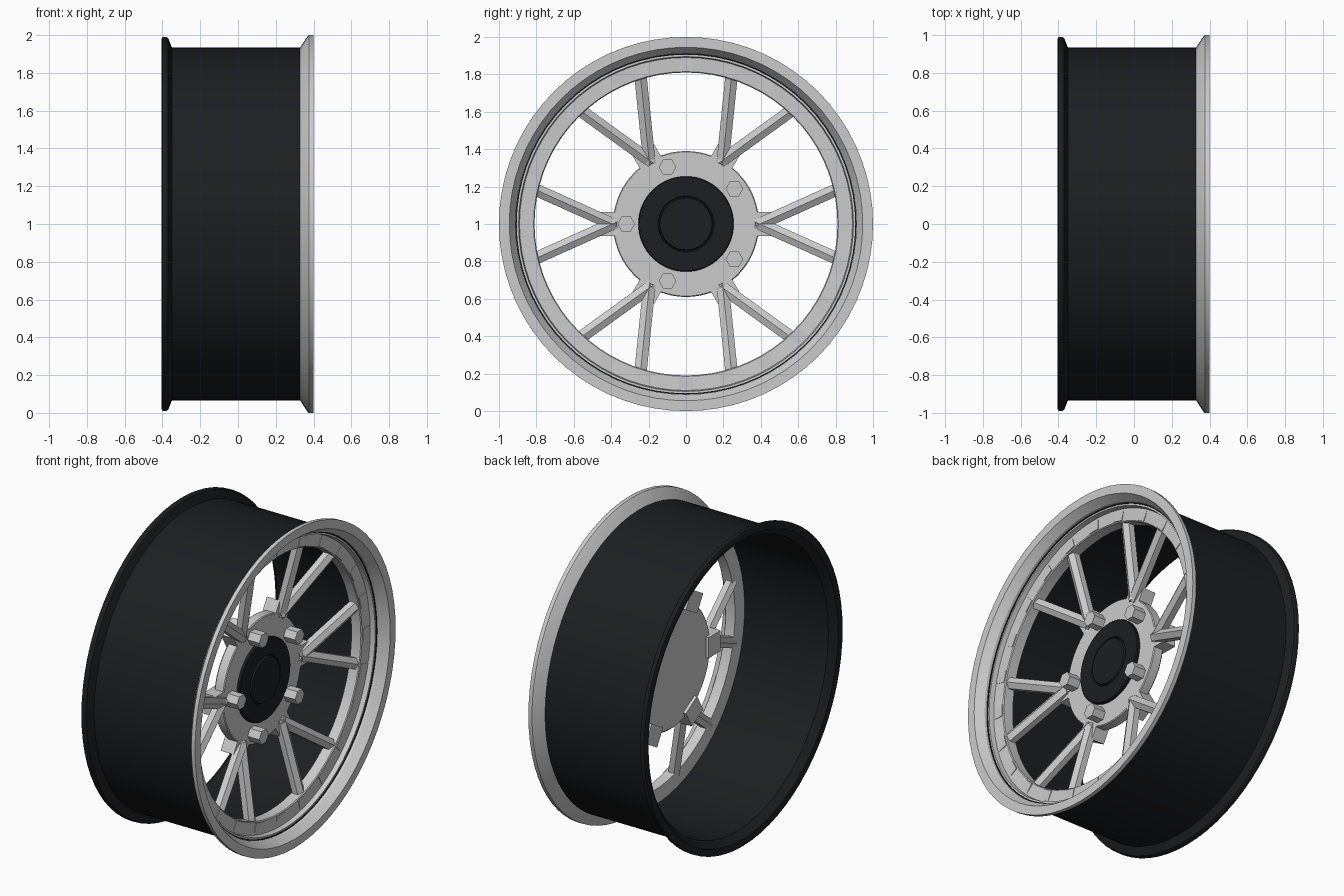
import bpy, bmesh, math
from mathutils import Vector

if "Cube" in bpy.data.objects:
    bpy.data.objects.remove(bpy.data.objects["Cube"])

CENTRE = Vector((0, 0, 1))
black = bpy.data.materials.new("black_paint")
black.diffuse_color = (0.012, 0.013, 0.015, 1)
black.use_nodes = True
black.node_tree.nodes["Principled BSDF"].inputs["Base Color"].default_value = black.diffuse_color


def finish(name, bm, mat=None, smooth=False):
    bmesh.ops.recalc_face_normals(bm, faces=bm.faces)
    me = bpy.data.meshes.new(name)
    bm.to_mesh(me)
    bm.free()
    ob = bpy.data.objects.new(name, me)
    bpy.context.collection.objects.link(ob)
    ob.location = CENTRE
    if mat:
        me.materials.append(mat)
    if smooth:
        bpy.ops.object.select_all(action='DESELECT')
        bpy.context.view_layer.objects.active = ob
        ob.select_set(True)
        bpy.ops.object.shade_smooth_by_angle(angle=math.radians(25))
    return ob


def lathe(name, profile, mat=None, closed=True, n=72):
    """Revolve (x, radius) points about the wheel axis."""
    bm = bmesh.new()
    vs = [bm.verts.new((x, r, 0)) for x, r in profile]
    pairs = list(zip(vs, vs[1:] + vs[:1])) if closed else list(zip(vs, vs[1:]))
    edges = [bm.edges.new(p) for p in pairs]
    bmesh.ops.spin(bm, geom=vs + edges, cent=(0, 0, 0), axis=(1, 0, 0),
                   angle=math.tau, steps=n, use_merge=True)
    bmesh.ops.remove_doubles(bm, verts=bm.verts, dist=1e-5)
    return finish(name, bm, mat, True)


def prism(name, p, q, section, up=(1, 0, 0), taper=1.0):
    """Straight bar from p to q with the given (up, side) cross-section."""
    p, q, up = Vector(p), Vector(q), Vector(up)
    d = (q - p).normalized()
    u = (up - d * up.dot(d)).normalized()
    v = d.cross(u)
    bm = bmesh.new()
    a = [bm.verts.new(p + u * s + v * t) for s, t in section]
    b = [bm.verts.new(q + u * s * taper + v * t * taper) for s, t in section]
    bm.faces.new(a)
    bm.faces.new(b)
    for i in range(len(a)):
        j = (i + 1) % len(a)
        bm.faces.new((a[i], a[j], b[j], b[i]))
    return finish(name, bm)


def polar(x, r, deg):
    t = math.radians(deg)
    return (x, r * math.cos(t), r * math.sin(t))


def rect(h, w):
    return [(-h / 2, -w / 2), (h / 2, -w / 2), (h / 2, w / 2), (-h / 2, w / 2)]


def hexagon(r):
    return [(r * math.cos(k * math.pi / 3), r * math.sin(k * math.pi / 3)) for k in range(6)]


# Black barrel with rear flange
lathe("barrel", [(0.335, 0.935), (-0.35, 0.935), (-0.37, 0.985), (-0.38, 0.99), (-0.40, 0.99),
                 (-0.405, 0.975), (-0.40, 0.945), (-0.36, 0.905), (0.335, 0.905)], black)

# Polished outer lip and mounting ring
lathe("outer_lip", [(0.33, 0.936), (0.365, 0.99), (0.375, 1.0), (0.40, 1.0), (0.40, 0.945),
                    (0.35, 0.912), (0.33, 0.91), (0.33, 0.895), (0.30, 0.89), (0.30, 0.90)])
lathe("mounting_ring", [(0.30, 0.908), (0.295, 0.815), (0.29, 0.81), (0.225, 0.81), (0.225, 0.908)])

# Square pads around the mounting ring
for k in range(24):
    prism("ring_pad", polar(0.28, 0.818, k * 15), polar(0.28, 0.88, k * 15), rect(0.04, 0.075))

# Hub disc and black centre cap
lathe("hub", [(0.10, 0), (0.10, 0.38), (0.11, 0.39), (0.165, 0.39), (0.17, 0.385), (0.17, 0)],
      closed=False)
lathe("centre_cap", [(0.165, 0.255), (0.185, 0.255), (0.19, 0.25), (0.19, 0.15), (0.18, 0.147),
                     (0.18, 0.143), (0.195, 0.138), (0.195, 0)], black, closed=False)

# Six forked spokes with root blocks
for k in range(6):
    a = k * 60
    prism("spoke_root", polar(0.125, 0.34, a), polar(0.125, 0.46, a), rect(0.09, 0.13))
    for s in (-1, 1):
        prism("spoke", polar(0.155, 0.38, a - s), polar(0.255, 0.835, a + s * 13), hexagon(0.038))

# Five hex wheel bolts
for k in range(5):
    a = 180 + k * 72
    prism("wheel_bolt", polar(0.15, 0.32, a), polar(0.25, 0.32, a), hexagon(0.047), up=(0, 1, 0))
